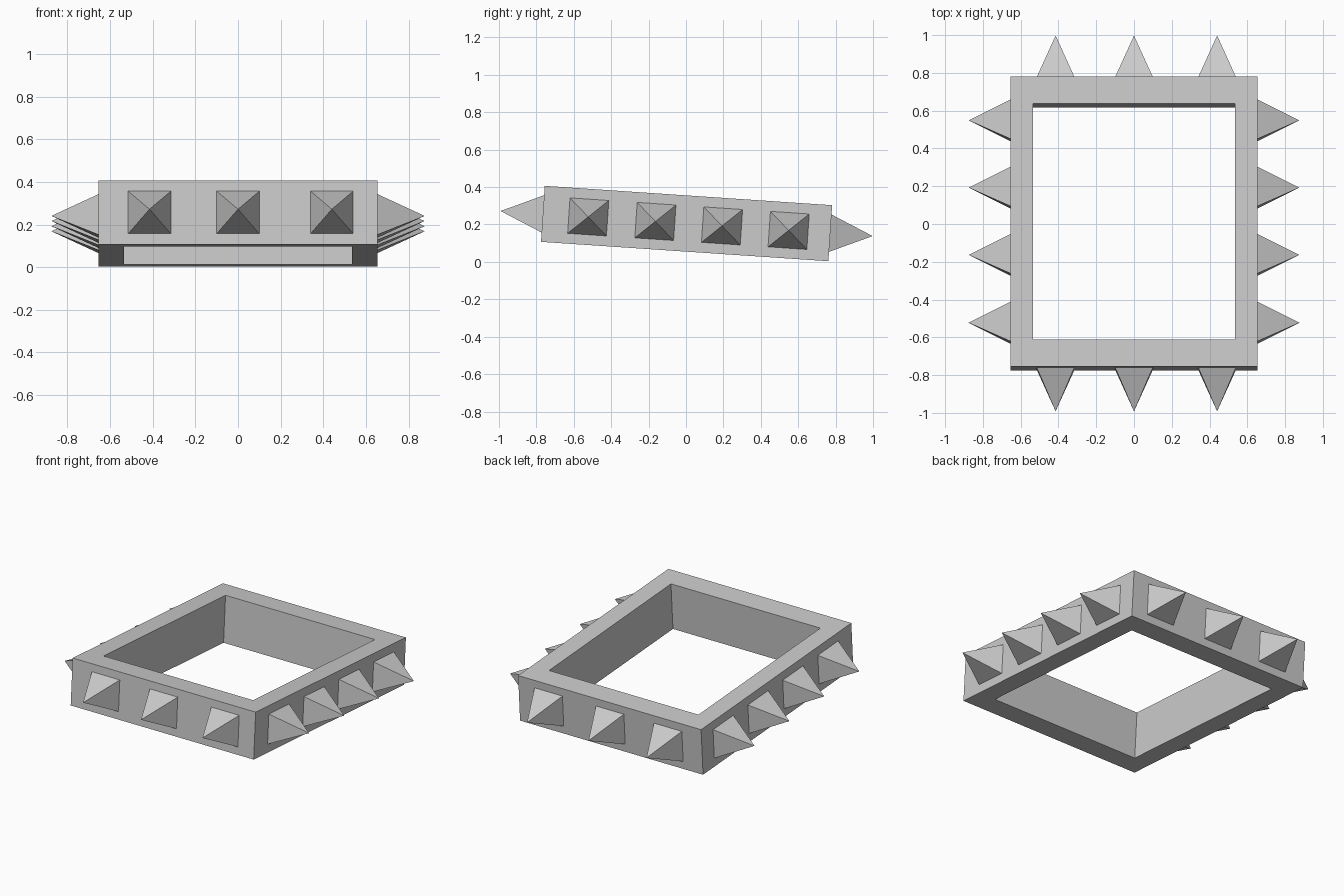
import bpy
import bmesh
from math import radians
from mathutils import Matrix, Vector

cube = bpy.data.objects.get("Cube")
if cube:
    bpy.data.objects.remove(cube)

grey = bpy.data.materials.new("light_grey")
grey.use_nodes = True
colour = (0.6, 0.6, 0.6, 1)
grey.diffuse_color = colour
grey.node_tree.nodes["Principled BSDF"].inputs["Base Color"].default_value = colour

# The whole band leans slightly down towards the back
LEAN = Matrix.Translation((0, 0.003, 0.205)) @ Matrix.Rotation(radians(-3.85), 4, "X")
OUT_X, OUT_Y = 0.655, 0.77
IN_X, IN_Y = 0.535, 0.625
HALF_H = 0.15


def add_object(name, bm):
    bmesh.ops.recalc_face_normals(bm, faces=bm.faces)
    mesh = bpy.data.meshes.new(name)
    bm.to_mesh(mesh)
    bm.free()
    mesh.materials.append(grey)
    obj = bpy.data.objects.new(name, mesh)
    obj.matrix_world = LEAN
    bpy.context.collection.objects.link(obj)


def add_spike(name, base, direction, width, height, length):
    """Four-sided pyramid standing on a wall and pointing outward."""
    bm = bmesh.new()
    out = Vector(direction)
    side = out.cross(Vector((0, 0, 1))) * width / 2
    up = Vector((0, 0, height / 2))
    base = Vector(base)
    corners = [bm.verts.new(base + side * a + up * b)
               for a, b in ((-1, -1), (1, -1), (1, 1), (-1, 1))]
    tip = bm.verts.new(base + out * length)
    bm.faces.new(corners)
    for i in range(4):
        bm.faces.new((corners[i], corners[(i + 1) % 4], tip))
    add_object(name, bm)


# Rectangular band: four rings of corners joined into walls and rims
bm = bmesh.new()
loops = []
for x, y, z in ((OUT_X, OUT_Y, -HALF_H), (OUT_X, OUT_Y, HALF_H),
                (IN_X, IN_Y, HALF_H), (IN_X, IN_Y, -HALF_H)):
    loops.append([bm.verts.new((x * a, y * b, z))
                  for a, b in ((-1, -1), (1, -1), (1, 1), (-1, 1))])
for i in range(4):
    low, high = loops[i], loops[(i + 1) % 4]
    for j in range(4):
        k = (j + 1) % 4
        bm.faces.new((low[j], low[k], high[k], high[j]))
add_object("band", bm)

# Three spikes on the front and back walls
for label, s in (("front", -1), ("back", 1)):
    for n, x in enumerate((-0.415, 0, 0.44), 1):
        add_spike(f"{label}_spike_{n}", (x, s * OUT_Y, 0), (0, s, 0), 0.2, 0.2, 0.227)

# Four spikes on each side wall
for label, s in (("right", -1), ("left", 1)):
    for n, y in enumerate((-0.527, -0.167, 0.19, 0.547), 1):
        add_spike(f"{label}_spike_{n}", (s * OUT_X, y, 0), (s, 0, 0), 0.208, 0.19, 0.22)
